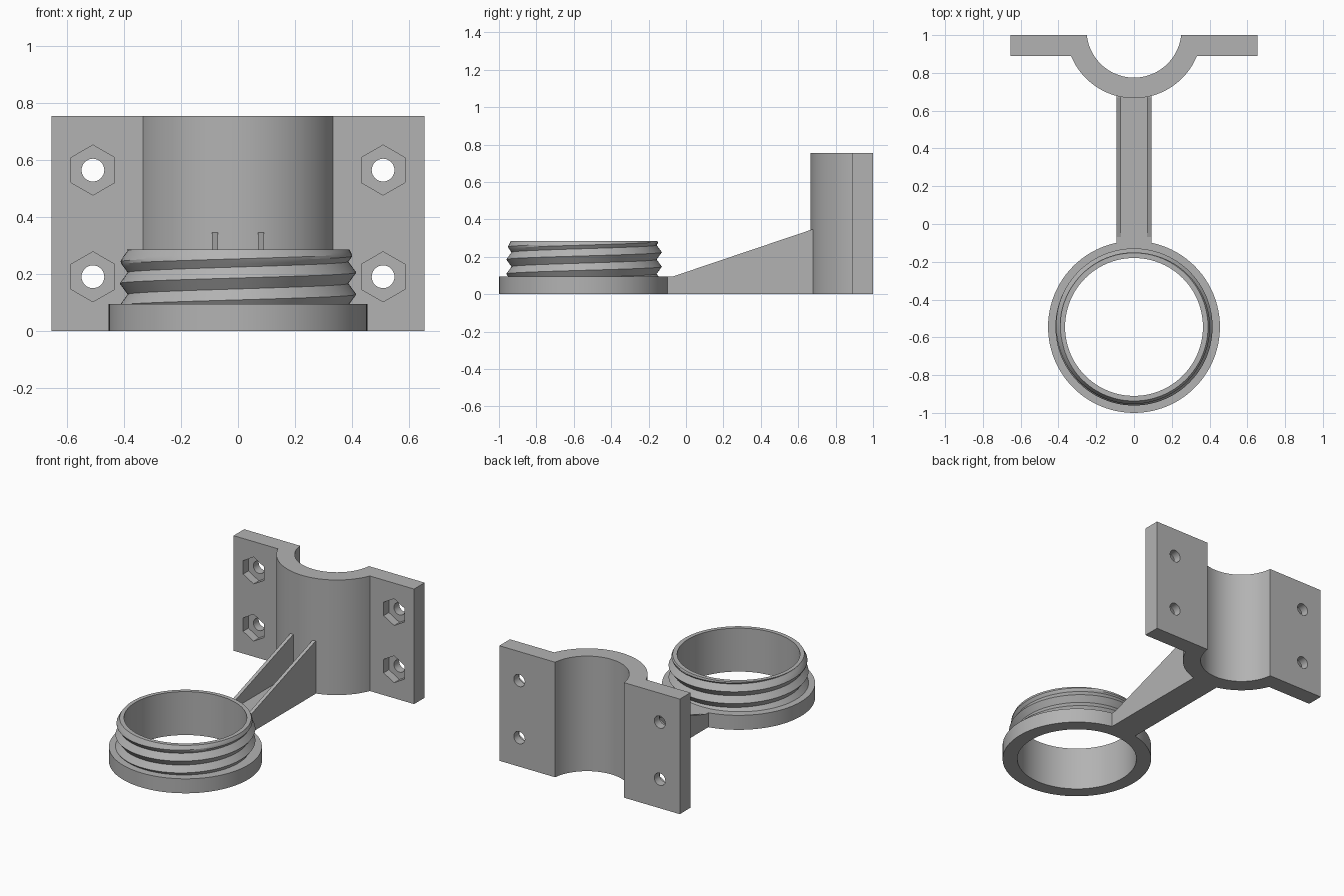
import bpy, bmesh, math
from mathutils import Vector

cube = bpy.data.objects.get("Cube")
if cube:
    bpy.data.objects.remove(cube, do_unlink=True)

gray = bpy.data.materials.new("plain gray")
gray.use_nodes = True
COLOR = (0.45, 0.45, 0.45, 1)
gray.diffuse_color = COLOR
gray.node_tree.nodes["Principled BSDF"].inputs["Base Color"].default_value = COLOR

RING_Y, BORE, BASE_R, BASE_H = -0.545, 0.365, 0.455, 0.095
TOP, PITCH, ROOT, CREST = 0.285, 0.077, 0.388, 0.416
SEGS = 96


def finish(name, bm, smooth=True):
    bmesh.ops.remove_doubles(bm, verts=bm.verts, dist=1e-5)
    bmesh.ops.recalc_face_normals(bm, faces=bm.faces)
    mesh = bpy.data.meshes.new(name)
    bm.to_mesh(mesh)
    bm.free()
    mesh.materials.append(gray)
    obj = bpy.data.objects.new(name, mesh)
    bpy.context.collection.objects.link(obj)
    if smooth:
        shade(obj)
    return obj


def shade(obj):
    bpy.ops.object.select_all(action='DESELECT')
    obj.select_set(True)
    bpy.context.view_layer.objects.active = obj
    bpy.ops.object.shade_smooth_by_angle(angle=math.radians(25))


def prism(name, points, offset, smooth=True):
    """Extrude a closed outline of 3D points along an offset."""
    bm = bmesh.new()
    face = bm.faces.new([bm.verts.new(p) for p in points])
    side = bmesh.ops.extrude_face_region(bm, geom=[face], use_keep_orig=True)
    moved = [g for g in side["geom"] if isinstance(g, bmesh.types.BMVert)]
    bmesh.ops.translate(bm, verts=moved, vec=Vector(offset))
    return finish(name, bm, smooth)


def grid_ring(name, columns):
    """Join columns of points around the ring, closing each column."""
    bm = bmesh.new()
    cols = [[bm.verts.new(p) for p in c] for c in columns]
    n = len(cols[0])
    for a, b in zip(cols, cols[1:]):
        for i in range(n):
            j = (i + 1) % n
            bm.faces.new((a[i], b[i], b[j], a[j]))
    bmesh.ops.remove_doubles(bm, verts=bm.verts, dist=1e-5)
    bmesh.ops.dissolve_degenerate(bm, edges=bm.edges, dist=1e-5)
    return finish(name, bm)


def around(angle, r, z):
    return (r * math.cos(angle), RING_Y + r * math.sin(angle), z)


angles = [2 * math.pi * i / SEGS for i in range(SEGS + 1)]

# Flat base ring
base = [(BORE, 0), (BASE_R, 0), (BASE_R, BASE_H), (BORE, BASE_H)]
grid_ring("base_ring", [[around(a, r, z) for r, z in base] for a in angles])


# Threaded collar: rows follow the helix, clipped flat at both ends
def thread_radius(angle, z):
    phase = ((z - 0.205) / PITCH - angle / (2 * math.pi)) % 1
    r = ROOT + (CREST - ROOT) * abs(1 - 2 * phase)
    return min(r, 0.392 + (TOP - z) * 0.5)


columns = []
for a in angles:
    col = [around(a, BORE, BASE_H)]
    for k in range(-24, 17):
        z = 0.205 + PITCH * (k / 8 + a / (2 * math.pi))
        z = max(BASE_H, min(TOP, z))
        col.append(around(a, thread_radius(a, z), z))
    columns.append(col + [around(a, BORE, TOP)])
grid_ring("threaded_collar", columns)

# Arm floor and its two sloping ribs
START, END = -0.14, 0.69
floor = [(-0.07, START, 0), (0.07, START, 0), (0.07, END, 0), (-0.07, END, 0)]
prism("arm_floor", floor, (0, 0, BASE_H), False)
for side, x in (("right", -0.092), ("left", 0.07)):
    outline = [(x, START, 0), (x, END, 0), (x, END, 0.345), (x, 0.67, 0.345),
               (x, -0.07, BASE_H), (x, START, BASE_H)]
    prism(side + "_arm_rib", outline, (0.022, 0, 0), False)


# Half clamp with two wings
def arc(r, y_edge, steps, sign):
    cy = 1.026
    half = math.acos((cy - y_edge) / r)
    out = []
    for i in range(steps + 1):
        t = sign * half * (2 * i / steps - 1)
        out.append((r * math.sin(t), cy - r * math.cos(t), 0))
    return out


WING, BACK, FRONT = 0.655, 1.0, 0.89
outline = [(-WING, BACK, 0), (-WING, FRONT, 0)] + arc(0.36, FRONT, 48, 1)
outline += [(WING, FRONT, 0), (WING, BACK, 0)] + arc(0.251, BACK, 48, -1)
clamp = prism("half_clamp", outline, (0, 0, 0.755), False)


# Bolt holes and hexagonal nut pockets
def cut(x, z, r, sides, y0, y1):
    pts = []
    for i in range(sides):
        a = math.pi / 2 + 2 * math.pi * i / sides
        pts.append((x + r * math.cos(a), y0, z + r * math.sin(a)))
    cutter = prism("cutter", pts, (0, y1 - y0, 0), False)
    cutter.hide_render = True
    mod = clamp.modifiers.new("cut", 'BOOLEAN')
    mod.operation, mod.solver, mod.object = 'DIFFERENCE', 'EXACT', cutter
    bpy.context.view_layer.objects.active = clamp
    bpy.ops.object.modifier_apply(modifier=mod.name)
    bpy.data.objects.remove(cutter, do_unlink=True)


for x in (-0.51, 0.51):
    for z in (0.19, 0.565):
        cut(x, z, 0.088, 6, 0.8, FRONT + 0.055)
        cut(x, z, 0.04, 32, 0.8, 1.1)
shade(clamp)
